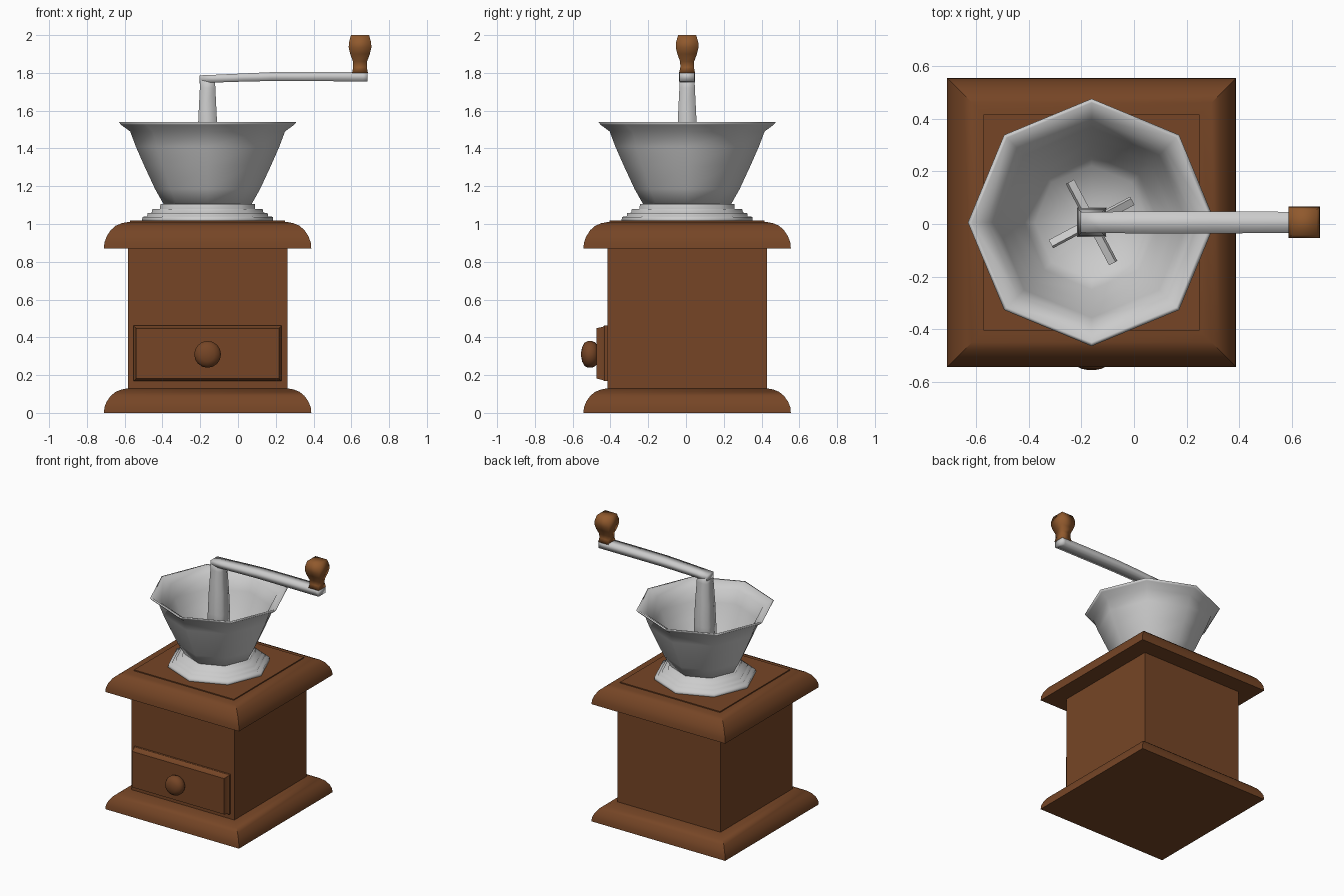
import bpy, bmesh
from math import cos, sin, pi, radians, sqrt
from mathutils import Matrix

if "Cube" in bpy.data.objects:
    bpy.data.objects.remove(bpy.data.objects["Cube"])

CX, CY = -0.161, 0.006


def material(name, rgb):
    m = bpy.data.materials.new(name)
    m.diffuse_color = (*rgb, 1)
    m.use_nodes = True
    m.node_tree.nodes["Principled BSDF"].inputs["Base Color"].default_value = m.diffuse_color
    return m


wood = material("dark_wood", (0.18, 0.06, 0.019))
grip_wood = material("light_wood", (0.28, 0.10, 0.026))


def finish(name, bm, mat=None, angle=30):
    bmesh.ops.recalc_face_normals(bm, faces=bm.faces)
    me = bpy.data.meshes.new(name)
    bm.to_mesh(me)
    bm.free()
    ob = bpy.data.objects.new(name, me)
    bpy.context.collection.objects.link(ob)
    if mat:
        me.materials.append(mat)
    bpy.ops.object.select_all(action='DESELECT')
    ob.select_set(True)
    bpy.context.view_layer.objects.active = ob
    bpy.ops.object.shade_smooth_by_angle(angle=radians(angle))
    return ob


def loft(name, rings, mat=None, angle=30):
    """Skin a list of equal-length point rings and cap both ends."""
    bm = bmesh.new()
    vs = [[bm.verts.new(p) for p in ring] for ring in rings]
    n = len(vs[0])
    for a, b in zip(vs, vs[1:]):
        for i in range(n):
            j = (i + 1) % n
            bm.faces.new((a[i], a[j], b[j], b[i]))
    bm.faces.new(vs[0][::-1])
    bm.faces.new(vs[-1])
    return finish(name, bm, mat, angle)


def turned(name, profile, x=CX, y=CY, sides=8, mat=None, angle=30):
    """Turn (radius, z) points; for four sides the radius is the half width."""
    k, off = (sqrt(2), pi / 4) if sides == 4 else (1, 0)
    ang = [off + 2 * pi * i / sides for i in range(sides)]
    rings = [[(x + k * r * cos(a), y + k * r * sin(a), z) for a in ang] for r, z in profile]
    return loft(name, rings, mat, angle)


# wooden case with moulded plinth and lid
moulding = [(0.549, 0), (0.546, 0.03), (0.534, 0.06), (0.513, 0.09),
            (0.486, 0.112), (0.455, 0.124), (0.422, 0.13)]
turned("plinth", moulding, sides=4, mat=wood)
turned("case", [(0.422, 0.12), (0.422, 0.88)], sides=4, mat=wood)
turned("lid", [(r, 0.87 + z * 1.08) for r, z in moulding], sides=4, mat=wood)
turned("lid_panel", [(0.41, 1.0), (0.41, 1.018)], sides=4, mat=wood)


# drawer front with a stepped, chamfered border
def drawer_ring(inset, y):
    hx, hz = 0.392 - inset, 0.147 - inset
    return [(CX + sx * hx, y, 0.315 + sz * hz)
            for sx, sz in ((-1, -1), (1, -1), (1, 1), (-1, 1))]


loft("drawer", [drawer_ring(i, y) for i, y in
                ((0, -0.40), (0, -0.432), (0.006, -0.44), (0.014, -0.474))], wood)

# round drawer knob
knob = [(0.05, -0.47), (0.064, -0.482), (0.071, -0.50), (0.071, -0.518),
        (0.061, -0.538), (0.038, -0.55), (0.012, -0.555)]
loft("drawer_knob", [[(CX + r * cos(2 * pi * i / 16), y, 0.31 + r * sin(2 * pi * i / 16))
                      for i in range(16)] for r, y in knob], wood, 50)

# stepped metal collar under the hopper
turned("hopper_collar", [(0.348, 1.01), (0.345, 1.038), (0.32, 1.04), (0.318, 1.058),
                         (0.295, 1.06), (0.293, 1.078), (0.252, 1.08), (0.25, 1.106),
                         (0.22, 1.106)], angle=180)

# octagonal open hopper: outer wall, rim, inner wall, floor
turned("hopper", [(0.23, 1.10), (0.278, 1.185), (0.336, 1.31), (0.38, 1.41), (0.41, 1.49),
                  (0.458, 1.525), (0.47, 1.54), (0.455, 1.54), (0.395, 1.50), (0.362, 1.41),
                  (0.316, 1.31), (0.255, 1.19), (0.215, 1.13), (0.05, 1.11)], angle=180)

# upright shaft
turned("shaft", [(0.056, 1.10), (0.054, 1.40), (0.049, 1.56), (0.041, 1.72), (0.038, 1.787)],
       sides=4, angle=100)

# grinding blades: a rotated cross of thin bars
bm = bmesh.new()
for k in range(4):
    m = (Matrix.Translation((CX, CY, 1.17)) @ Matrix.Rotation(radians(28 + 90 * k), 4, 'Z')
         @ Matrix.Translation((0.09, 0, 0)) @ Matrix.Rotation(radians(25), 4, 'X')
         @ Matrix.Diagonal((0.17, 0.03, 0.02, 1)))
    bmesh.ops.create_cube(bm, size=1, matrix=m)
finish("blades", bm)

# crank arm, cross sections along x: (x, half width, bottom, top)
arm = [(-0.203, 0.039, 1.745, 1.787), (-0.12, 0.04, 1.749, 1.79), (0.03, 0.042, 1.754, 1.797),
       (0.18, 0.042, 1.757, 1.804), (0.45, 0.041, 1.756, 1.806), (0.66, 0.04, 1.755, 1.806),
       (0.686, 0.04, 1.755, 1.806)]
loft("crank_arm", [[(x, CY - w, b), (x, CY + w, b), (x, CY + w, t), (x, CY - w, t)]
                   for x, w, b, t in arm], angle=100)

# crank grip
turned("crank_grip", [(0.042, 1.80), (0.036, 1.83), (0.037, 1.86), (0.052, 1.90),
                      (0.06, 1.935), (0.059, 1.96), (0.048, 2.0)],
       x=0.646, sides=4, mat=grip_wood, angle=120)
